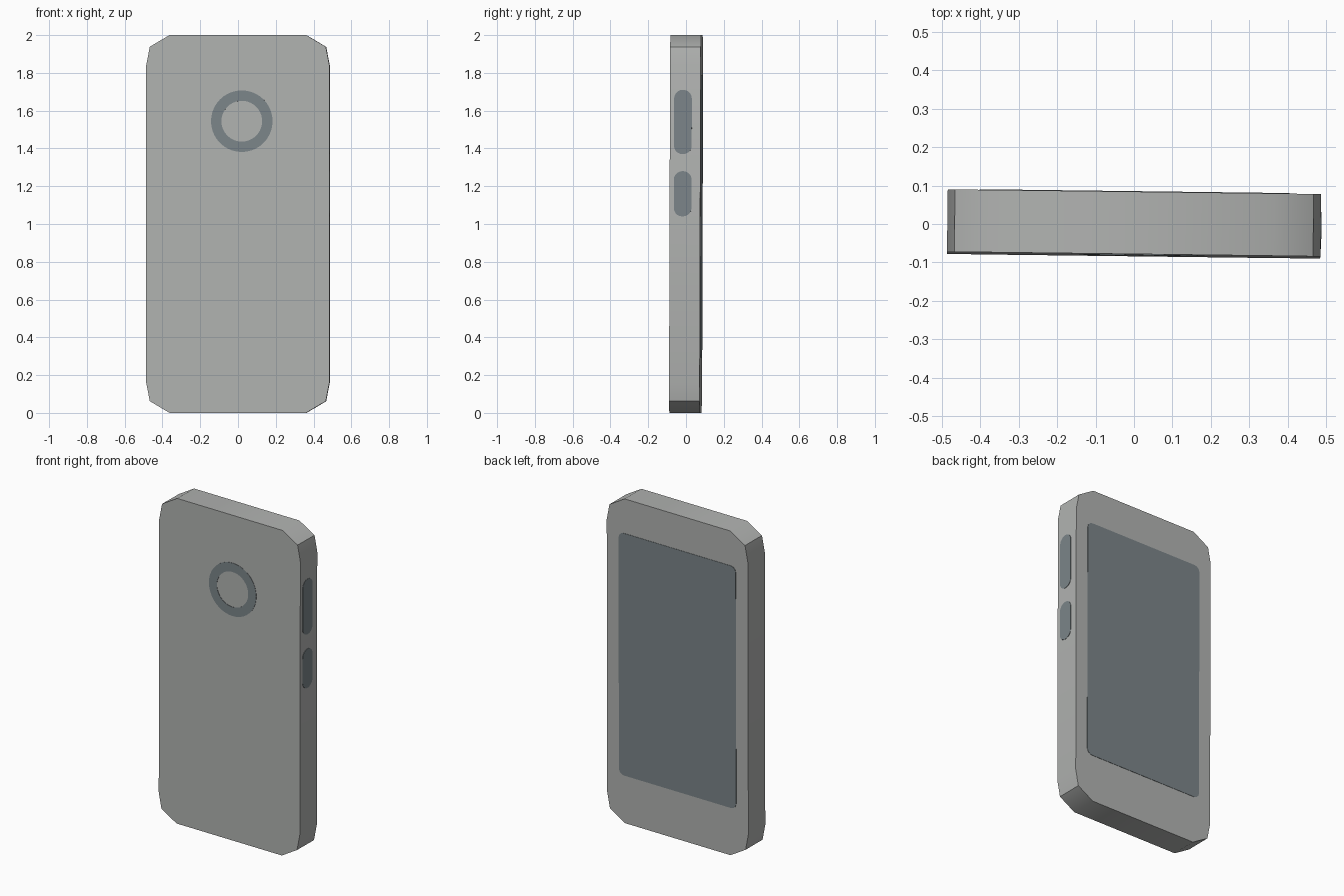
import bpy, bmesh, math
from mathutils import Matrix, Vector

if "Cube" in bpy.data.objects:
    bpy.data.objects.remove(bpy.data.objects["Cube"])

# The whole phone is turned and leaned very slightly about its middle
TILT = (Matrix.Translation((0, 0, 1)) @ Matrix.Rotation(-0.0125, 4, 'Z')
        @ Matrix.Rotation(-0.003, 4, 'X') @ Matrix.Translation((0, 0, -1)))
HX, HY = 0.485, 0.081
PLATE = 0.002


def material(name, rgb):
    m = bpy.data.materials.new(name)
    m.diffuse_color = (*rgb, 1)
    m.use_nodes = True
    m.node_tree.nodes["Principled BSDF"].inputs["Base Color"].default_value = m.diffuse_color
    return m


body_grey = material("body_grey", (0.44, 0.45, 0.44))
detail_grey = material("slate_grey", (0.20, 0.235, 0.25))


def finish(name, bm, mat):
    bmesh.ops.recalc_face_normals(bm, faces=bm.faces)
    bm.transform(TILT)
    me = bpy.data.meshes.new(name)
    bm.to_mesh(me)
    bm.free()
    me.materials.append(mat)
    ob = bpy.data.objects.new(name, me)
    bpy.context.collection.objects.link(ob)
    return ob


def prism(name, outline, place, depth, mat):
    """Extrude a 2D outline; place(u, v) gives its 3D position."""
    bm = bmesh.new()
    face = bm.faces.new([bm.verts.new(place(u, v)) for u, v in outline])
    ext = bmesh.ops.extrude_face_region(bm, geom=[face])
    moved = [g for g in ext["geom"] if isinstance(g, bmesh.types.BMVert)]
    bmesh.ops.translate(bm, verts=moved, vec=Vector(depth))
    return finish(name, bm, mat)


def rounded(cu, cv, hu, hv, r, seg):
    """Rounded rectangle outline."""
    pts = []
    for i, (su, sv) in enumerate([(1, 1), (-1, 1), (-1, -1), (1, -1)]):
        for k in range(seg + 1):
            a = math.pi / 2 * (i + k / seg)
            pts.append((cu + su * (hu - r) + r * math.cos(a),
                        cv + sv * (hv - r) + r * math.sin(a)))
    return pts


# Body: one corner mirrored to all four
corner = [(HX, 0.84), (0.466, 0.938), (0.362, 1.0)]
top = corner + [(-x, z) for x, z in reversed(corner)]
outline = top + [(-x, -z) for x, z in top]
body = prism("phone_body", outline, lambda u, v: (u, -HY, v + 1),
             (0, 2 * HY, 0), body_grey)
bpy.context.view_layer.objects.active = body
body.select_set(True)
bpy.ops.object.shade_smooth_by_angle(angle=math.radians(35))

# Screen on the back (+y) face
prism("screen", rounded(0, 1.04, 0.403, 0.747, 0.035, 3),
      lambda u, v: (u, HY - PLATE, v), (0, 2 * PLATE, 0), detail_grey)

# Two buttons on the right side
for name, z, hz in [("upper_button", 1.54, 0.17), ("lower_button", 1.16, 0.12)]:
    prism(name, rounded(-0.012, z, 0.047, hz, 0.045, 5),
          lambda u, v: (HX - PLATE, u, v), (2 * PLATE, 0, 0), detail_grey)

# Ring on the front face
bm = bmesh.new()
N = 40
loops = []
for r, y in [(0.163, -HY + PLATE), (0.163, -HY - PLATE),
             (0.108, -HY - PLATE), (0.108, -HY + PLATE)]:
    loops.append([bm.verts.new((0.021 + r * math.cos(2 * math.pi * k / N), y,
                                1.544 + r * math.sin(2 * math.pi * k / N)))
                  for k in range(N)])
for i in range(4):
    a, b = loops[i], loops[(i + 1) % 4]
    for k in range(N):
        n = (k + 1) % N
        bm.faces.new((a[k], a[n], b[n], b[k]))
finish("front_ring", bm, detail_grey)
